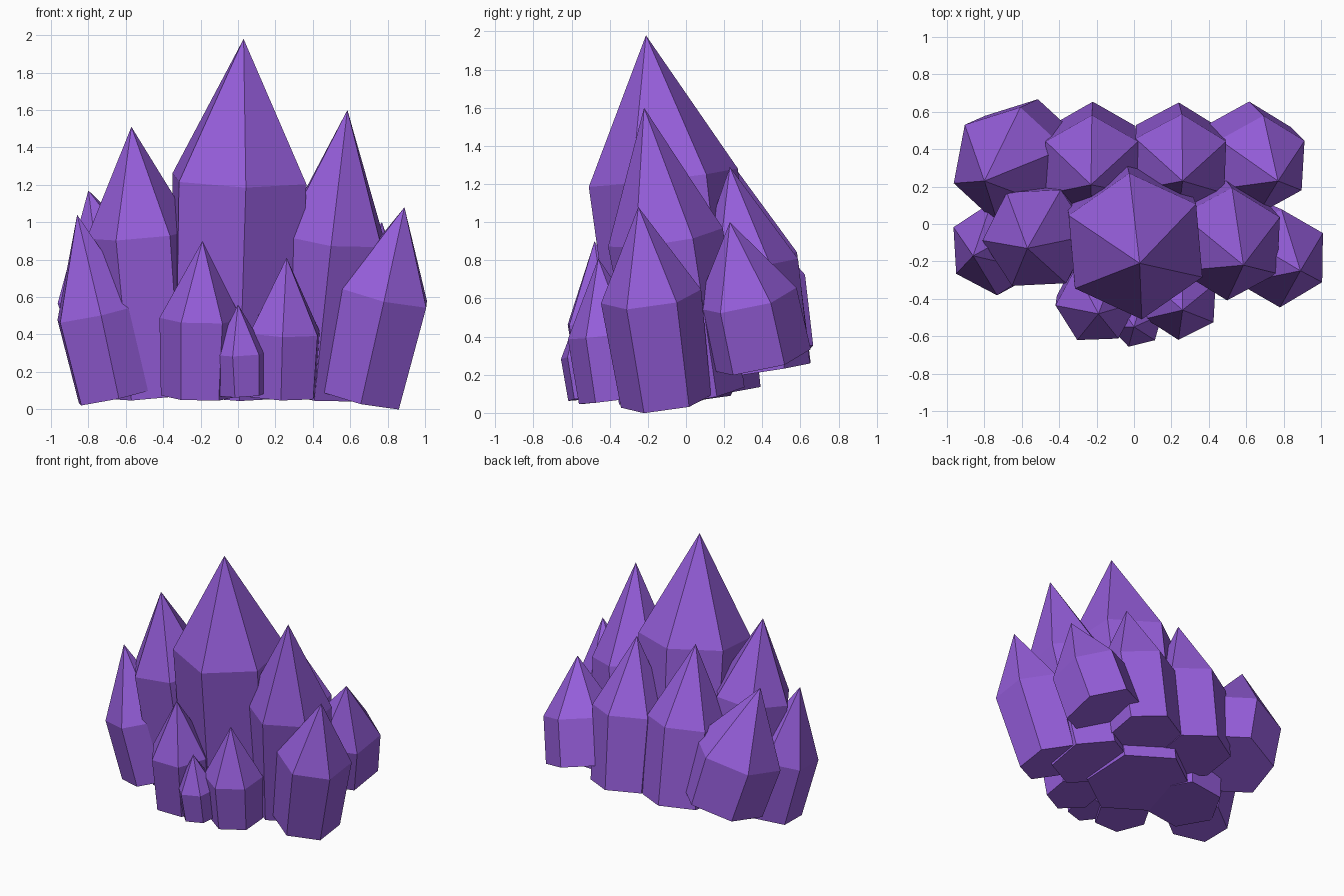
import bpy, bmesh
from math import cos, sin, radians
from mathutils import Vector

if "Cube" in bpy.data.objects:
    bpy.data.objects.remove(bpy.data.objects["Cube"])

mat = bpy.data.materials.new("purple_crystal")
mat.diffuse_color = (0.30, 0.11, 0.70, 1)
mat.use_nodes = True
mat.node_tree.nodes["Principled BSDF"].inputs["Base Color"].default_value = mat.diffuse_color


def crystal(name, base, tip, shoulder, radius, angle, taper=0.92):
    """Six-sided tilted prism with a pointed cap, closed by a flat base."""
    base, tip = Vector(base), Vector(tip)
    turn = Vector((0, 0, 1)).rotation_difference(tip - base)
    bm = bmesh.new()

    def ring(centre, r):
        angles = [radians(angle + 60 * i) for i in range(6)]
        return [bm.verts.new(centre + turn @ Vector((r * cos(a), r * sin(a), 0))) for a in angles]

    low = ring(base, radius * taper)
    high = ring(base.lerp(tip, shoulder), radius)
    top = bm.verts.new(tip)
    for i in range(6):
        j = (i + 1) % 6
        bm.faces.new((low[i], low[j], high[j], high[i]))
        bm.faces.new((high[i], high[j], top))
    bm.faces.new(low[::-1])
    mesh = bpy.data.meshes.new(name)
    bm.to_mesh(mesh)
    bm.free()
    mesh.materials.append(mat)
    bpy.context.collection.objects.link(bpy.data.objects.new(name, mesh))


# Main spires
crystal("centre_spire", (-0.025, 0.02, 0.09), (0.03, -0.21, 1.98), 0.605, 0.395, -85, 0.95)
crystal("right_spire", (0.42, 0.03, 0.09), (0.585, -0.22, 1.60), 0.55, 0.305, -92)
crystal("left_spire", (-0.45, 0.01, 0.08), (-0.57, -0.13, 1.51), 0.60, 0.29, -117)

# Outer side crystals, leaning outwards
crystal("left_side_crystal", (-0.65, -0.10, 0.07), (-0.86, -0.17, 1.04), 0.46, 0.25, -87)
crystal("right_side_crystal", (0.66, -0.105, 0.06), (0.89, -0.25, 1.08), 0.54, 0.265, -90, 0.9)

# Small front crystals
crystal("front_left_crystal", (-0.21, -0.375, 0.07), (-0.19, -0.48, 0.90), 0.50, 0.22, -118)
crystal("front_right_crystal", (0.24, -0.37, 0.07), (0.26, -0.46, 0.81), 0.46, 0.21, -93)
crystal("front_tiny_crystal", (0.02, -0.49, 0.08), (0.0, -0.55, 0.56), 0.46, 0.145, -106)

# Raised back row
crystal("back_left_crystal", (-0.57, 0.37, 0.29), (-0.80, 0.23, 1.17), 0.42, 0.325, 138, 0.95)
crystal("back_mid_left_crystal", (-0.22, 0.395, 0.22), (-0.23, 0.21, 1.35), 0.51, 0.285, 90)
crystal("back_mid_right_crystal", (0.23, 0.395, 0.22), (0.26, 0.23, 1.29), 0.51, 0.28, 88)
crystal("back_right_crystal", (0.60, 0.385, 0.28), (0.77, 0.23, 1.00), 0.45, 0.27, 28, 1.02)
